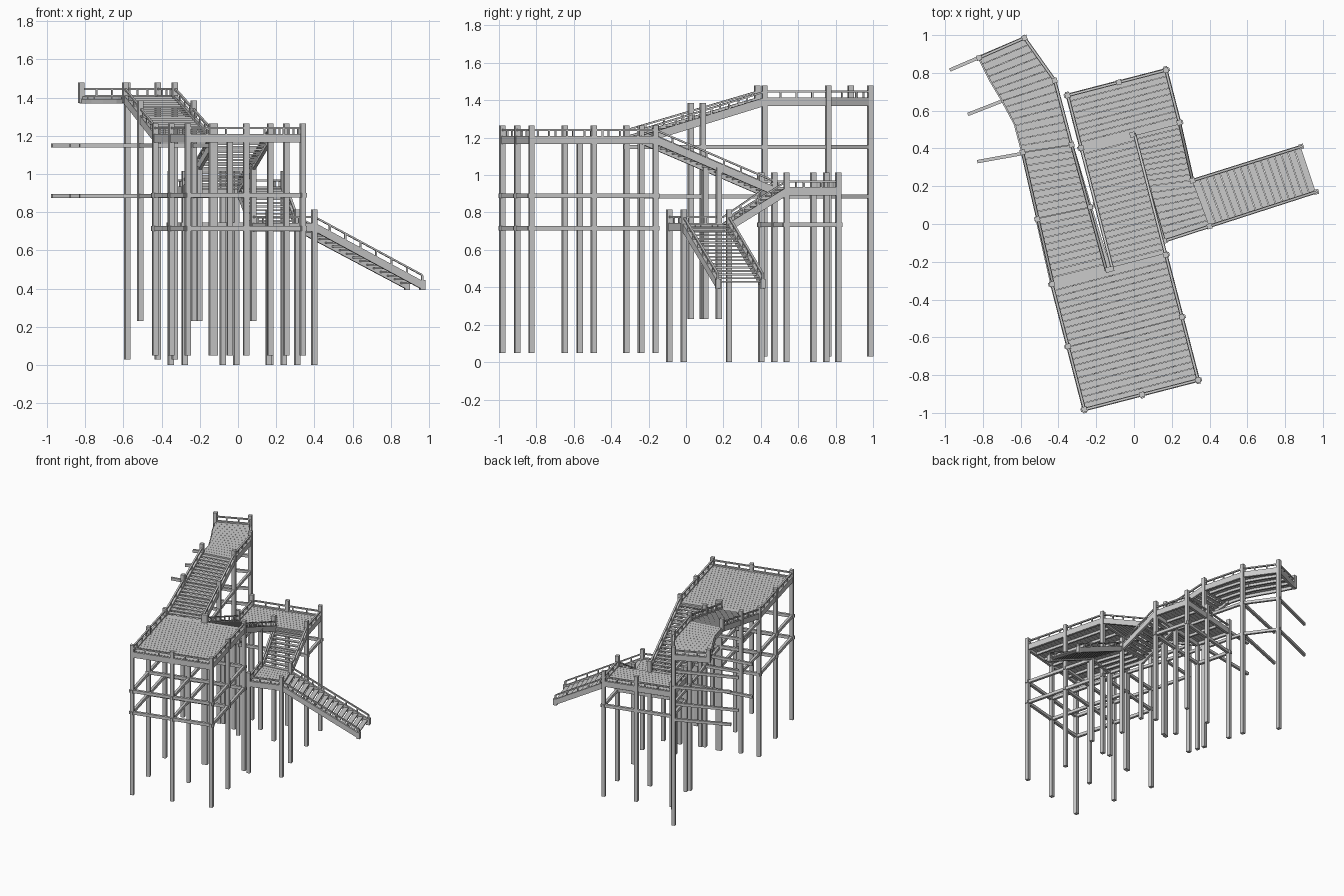
import bpy, bmesh, math
from mathutils import Vector as V

if "Cube" in bpy.data.objects:
    bpy.data.objects.remove(bpy.data.objects["Cube"])

CA, SA = 0.968, 0.25          # main axis of the structure is turned about 14.5 degrees
parts = {}


def L(s, t, z):
    """Point in the turned frame: s across, t along."""
    return V((s * CA - t * SA, s * SA + t * CA, z))


def prism(name, corners, lo, hi):
    """Solid between four top points, offset vertically by lo and hi."""
    bm = parts.setdefault(name, bmesh.new())
    a = [bm.verts.new(c + V((0, 0, lo))) for c in corners]
    b = [bm.verts.new(c + V((0, 0, hi))) for c in corners]
    bm.faces.new(a[::-1])
    bm.faces.new(b)
    for i in range(4):
        j = (i + 1) % 4
        bm.faces.new((a[i], a[j], b[j], b[i]))


def beam(name, p, q, w, lo, hi, ext=0.0):
    d = (q - p).normalized()
    p, q = p - d * ext, q + d * ext
    n = V((-d.y, d.x, 0)).normalized() * w / 2
    prism(name, [p - n, q - n, q + n, p + n], lo, hi)


def post(name, p, bottom, top, w=0.028, wide=None):
    u = V((CA, SA, 0)) * (wide or w) / 2
    v = V((-SA, CA, 0)) * w / 2
    c = V((p.x, p.y, 0))
    prism(name, [c - u - v, c + u - v, c + u + v, c - u + v], bottom, top)


def rail(name, p, q, rim=True):
    """Edge board, handrail and short balusters from p to q."""
    if rim:
        beam(name + "_edge_board", p, q, 0.018, -0.035, 0.010, 0.006)
    beam(name + "_handrail", p, q, 0.013, 0.036, 0.046)
    n = max(2, round((q - p).length / 0.1))
    for i in range(1, n):
        c = p.lerp(q, i / n)
        post(name + "_balusters", c, c.z, c.z + 0.038, 0.009)


def along(pts, f):
    """Point at fraction f of a polyline's length."""
    lens = [(b - a).length for a, b in zip(pts, pts[1:])]
    d = f * sum(lens)
    for a, b, k in zip(pts, pts[1:], lens):
        if d <= k + 1e-6:
            return a.lerp(b, min(1, d / k))
        d -= k
    return pts[-1]


def deck(name, left, right, n, gap=0.05, joists=3):
    """Planks spanning two edge lines, with joists underneath."""
    for i in range(n):
        f, g = i / n, (i + 1 - gap) / n
        prism(name + "_planks", [along(left, f), along(right, f), along(right, g), along(left, g)], -0.012, 0)
    for j in range(joists):
        k = (j + 1) / (joists + 1)
        for i in range(4):
            a = along(left, i / 4).lerp(along(right, i / 4), k)
            b = along(left, (i + 1) / 4).lerp(along(right, (i + 1) / 4), k)
            beam(name + "_joists", a, b, 0.014, -0.032, -0.012)


def stair(name, l0, r0, l1, r1, n):
    """Open flight with level treads between two railed stringers."""
    for i in range(n):
        f, g = i / n, (i + 0.93) / n
        c = [l0.lerp(l1, f), r0.lerp(r1, f), r0.lerp(r1, g), l0.lerp(l1, g)]
        z = l0.lerp(l1, (i + 0.5) / n).z
        for p in c:
            p.z = z
        prism(name + "_treads", c, -0.014, -0.005)
    for a, b in ((l0, l1), (r0, r1)):
        rail(name, a, b)


# --- main platform ---
S0, SM, S1 = -0.50, -0.185, 0.122
T0, TM, T1 = -0.885, -0.54, -0.20
Z = 1.20
deck("main_platform", [L(S0, T0, Z), L(S0, T1, Z)], [L(S1, T0, Z), L(S1, T1, Z)], 20, joists=5)
for p, q in (((S0, T0), (S1, T0)), ((S0, T0), (S0, T1)), ((S1, T0), (S1, T1))):
    rail("main_platform", L(*p, Z), L(*q, Z))
beam("main_platform_back_board", L(S0, T1, Z), L(S1, T1, Z), 0.018, -0.035, 0)
for s in (S0, SM, S1):
    for t in (T0, TM, T1):
        inner = s == SM and t == TM
        post("main_platform_posts", L(s, t, 0), 0.05, Z - 0.012 if inner else 1.265,
             wide=0.045 if (s == SM and t == T1) else None)
for z in (0.715, 0.89):
    for s in (S0, SM, S1):
        beam("main_platform_braces", L(s, T0, z), L(s, T1, z), 0.02, -0.012, 0.012, 0.02)
    for t in (T0, TM, T1):
        beam("main_platform_braces", L(S0, t, z), L(S1, t, z), 0.02, -0.012, 0.012, 0.02)

# --- upper flight and curved upper landing ---
ZU = 1.405
inner = [V((x, y, ZU)) for x, y in ((-.59, .38), (-.63, .53), (-.70, .66), (-.76, .76), (-.82, .88))]
outer = [V((x, y, ZU)) for x, y in ((-.33, .42), (-.42, .76), (-.58, .985))]
stair("upper_stair", L(-0.495, T1, Z), L(-0.203, T1, Z), inner[0], outer[0], 20)
deck("upper_landing", inner, outer, 15, 0.04)
for p, q in ((outer[0], outer[1]), (outer[1], outer[2]), (outer[2], inner[-1])):
    rail("upper_landing", p, q)
for p, q in zip(inner, inner[1:]):
    beam("upper_landing_inner_board", p, q, 0.014, -0.035, -0.012)
for p in outer:
    post("upper_landing_posts", p, 0.03, 1.48)
for p in (inner[0], inner[-1]):
    post("upper_landing_posts", p, 1.372, 1.48)
mid = [V((-.512, .025, 0)), V((-.232, .09, 0))]
for p in mid:
    post("upper_stair_posts", p, 0.23, 1.385)
ends = [V((-.83, .33, 0)), V((-.88, .58, 0)), V((-.975, .815, 0))]
for z in (0.885, 1.15):
    h = V((0, 0, z))
    line = [L(SM, T1, 0), mid[1]] + [V((p.x, p.y, 0)) for p in outer]
    for a, b in list(zip(line, line[1:])) + [(L(S0, T1, 0), mid[0]), tuple(mid)]:
        beam("upper_braces", a + h, b + h, 0.018, -0.011, 0.011, 0.015)
    for a, b in zip(ends, line[2:]):
        beam("projecting_beams", a + h, b + h, 0.018, -0.011, 0.011)

# --- middle flight and rear landing ---
ZR = 0.925
RA, RB, RC = -0.17, 0.11, 0.367
F, B = 0.46, 0.747
stair("middle_stair", L(RA, T1, Z), L(S1, T1, Z), L(RA, F, ZR), L(S1, F, ZR), 20)
for s in (RA, S1):
    post("middle_stair_posts", L(s, 0.15, 0), 0.23, 1.04)
deck("rear_landing", [L(RA, F, ZR), L(RA, B, ZR)], [L(RC, F, ZR), L(RC, B, ZR)], 9)
for p, q in (((RA, F), (RA, B)), ((RA, B), (RC, B)), ((RC, B), (RC, F))):
    rail("rear_landing", L(*p, ZR), L(*q, ZR))
beam("rear_landing_front_board", L(RA, F, ZR), L(RC, F, ZR), 0.018, -0.045, -0.004)
for s in (RA, RB, RC):
    for t in (F, B):
        post("rear_landing_posts", L(s, t, 0), 0, 1.015)
z = 0.735
for p, q in (((RA, F), (RA, B)), ((RA, B), (RC, B)), ((RC, B), (RC, F)), ((RA, F), (RC, F))):
    beam("rear_landing_braces", L(*p, z), L(*q, z), 0.02, -0.012, 0.012, 0.02)

# --- lower landing with its two flights ---
ZL = 0.735
a, b, c, d = [V((x, y, ZL)) for x, y in ((.075, .20), (.16, -.09), (.40, -.012), (.31, .23))]
stair("lower_stair", L(S1, F, ZR), L(RC, F, ZR), a, d, 10)
deck("lower_landing", [a, b], [d, c], 8)
rail("lower_landing", a, b)
rail("lower_landing", b, c)
for p in (b, c, d):
    post("lower_landing_posts", p, 0, 0.815)
e, f = V((.965, .17, .43)), V((.885, .41, .43))
stair("bottom_stair", d, c, f, e, 16)
for p in (e, f):
    post("bottom_stair_feet", p, 0.393, 0.445, 0.026)
    post("bottom_stair_feet", p, 0.445, 0.47, 0.012)

# --- turn every part into an object ---
for name, bm in parts.items():
    bmesh.ops.recalc_face_normals(bm, faces=bm.faces)
    me = bpy.data.meshes.new(name)
    bm.to_mesh(me)
    bm.free()
    bpy.context.collection.objects.link(bpy.data.objects.new(name, me))
